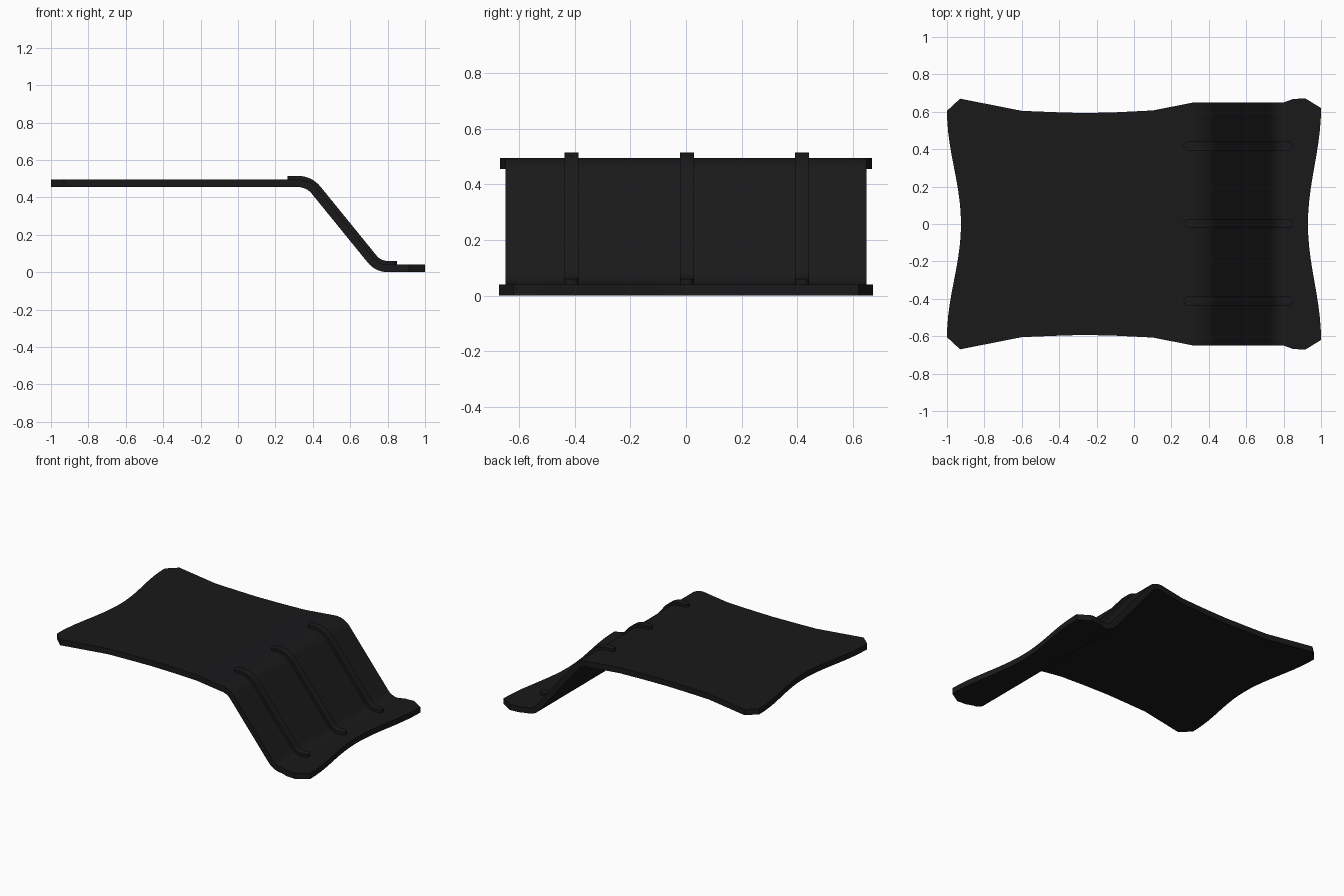
import bpy, bmesh
from math import sin, cos, atan2, tan, pi, radians

if "Cube" in bpy.data.objects:
    bpy.data.objects.remove(bpy.data.objects["Cube"])

HALF = 0.02                                  # half the plate thickness
TOP, LOW, X1, X2, R = 0.475, 0.02, 0.375, 0.745, 0.115
A = atan2(TOP - LOW, X2 - X1)                # slope angle
T = R * tan(A / 2)                           # bend tangent length


def side_line(d, n=8):
    """Side profile of the stepped plate, offset by d from its mid line."""
    pts = [(-1.1, TOP + d)]
    for i in range(n + 1):
        a = pi / 2 - A * i / n
        pts.append((X1 - T + (R + d) * cos(a), TOP - R + (R + d) * sin(a)))
    for i in range(n + 1):
        a = 1.5 * pi - A + A * i / n
        pts.append((X2 + T + (R - d) * cos(a), LOW + R + (R - d) * sin(a)))
    return pts + [(1.1, LOW + d)]


def prism(name, pts, vec):
    bm = bmesh.new()
    face = bm.faces.new([bm.verts.new(p) for p in pts])
    out = bmesh.ops.extrude_face_region(bm, geom=[face])
    moved = [g for g in out["geom"] if isinstance(g, bmesh.types.BMVert)]
    bmesh.ops.translate(bm, verts=moved, vec=vec)
    bmesh.ops.recalc_face_normals(bm, faces=bm.faces)
    me = bpy.data.meshes.new(name)
    bm.to_mesh(me)
    bm.free()
    ob = bpy.data.objects.new(name, me)
    bpy.context.collection.objects.link(ob)
    return ob


black = bpy.data.materials.new("black_rubber")
black.diffuse_color = (0.01, 0.01, 0.011, 1)
black.use_nodes = True
black.node_tree.nodes["Principled BSDF"].inputs["Base Color"].default_value = black.diffuse_color


def bent_sheet(name, low, high, outline, y0, y1):
    """Bent strip between two offsets, trimmed to a plan outline."""
    prof = side_line(low) + side_line(high)[::-1]
    ob = prism(name, [(x, y0, z) for x, z in prof], (0, y1 - y0, 0))
    cut = prism(name + "_cutter", [(x, y, -0.2) for x, y in outline], (0, 0, 1))
    mod = ob.modifiers.new("trim", "BOOLEAN")
    mod.operation, mod.solver, mod.object = "INTERSECT", "EXACT", cut
    bpy.ops.object.select_all(action="DESELECT")
    bpy.context.view_layer.objects.active = ob
    ob.select_set(True)
    bpy.ops.object.modifier_apply(modifier=mod.name)
    bpy.data.objects.remove(cut)
    ob.data.materials.clear()
    ob.data.materials.append(black)
    bpy.ops.object.shade_smooth_by_angle(angle=radians(30))


# Plate: wavy long sides, scooped ends, clipped corners
side = [(-0.93, .67), (-0.6, .605), (-0.43, .598), (-0.27, .593), (-0.1, .597),
        (0.1, .607), (0.32, .65), (0.8, .65), (0.85, .668), (0.915, .672)]


def end_edge(x, depth, yc, n=20):
    ys = [yc * (1 - 2 * i / n) for i in range(n + 1)]
    return [(x - depth * (1 + cos(pi * y / yc)) / 2, y) for y in ys]


outline = (side + end_edge(1, 0.07, 0.62) + [(x, -y) for x, y in side[::-1]]
           + end_edge(-1, -0.075, 0.605)[::-1])
bent_sheet("stepped_plate", -HALF, HALF, outline, -0.8, 0.8)

# Three raised ribs running down the step, with round ends
W = 0.025
for i, y in enumerate((-0.412, 0.003, 0.418)):
    cap = [(0.825 + W * cos(a), y + W * sin(a))
           for a in (-pi / 2 + pi * k / 10 for k in range(11))]
    cap += [(0.29 + W * cos(a), y + W * sin(a))
            for a in (pi / 2 + pi * k / 10 for k in range(11))]
    bent_sheet(f"rib_{i + 1}", 0, HALF + 0.02, cap, y - 0.1, y + 0.1)
